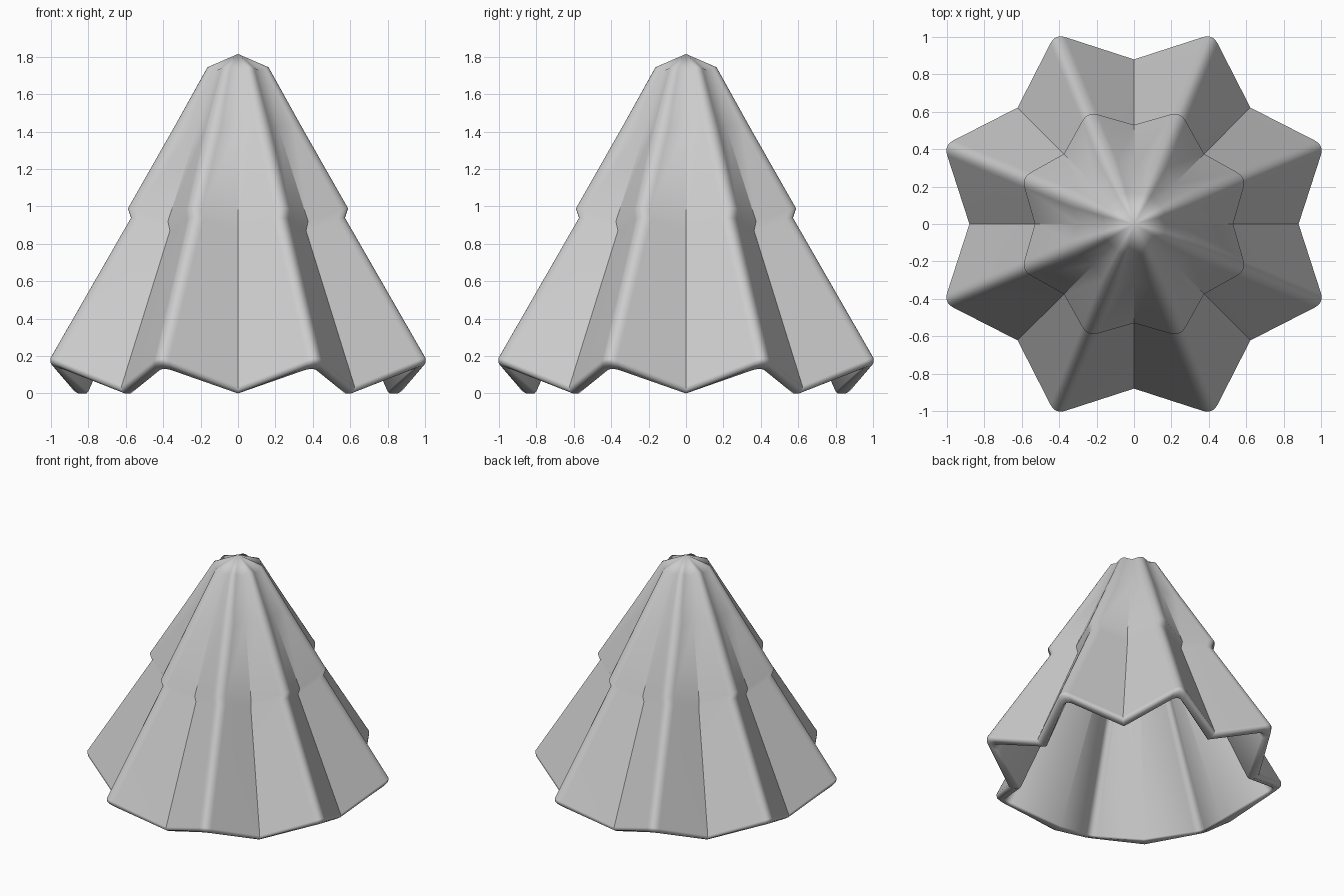
import bpy
import bmesh
from math import cos, sin, pi
from mathutils import Vector

cube = bpy.data.objects.get("Cube")
if cube:
    bpy.data.objects.remove(cube, do_unlink=True)

FOLDS = 8
STEPS = 6          # segments rounding each ridge
ROUND = 0.06       # distance from ridge corner where rounding starts

grey = bpy.data.materials.new("plain grey")
grey.use_nodes = True
grey.diffuse_color = (0.6, 0.6, 0.6, 1)
grey.node_tree.nodes["Principled BSDF"].inputs["Base Color"].default_value = (0.6, 0.6, 0.6, 1)

# Rings from the inside top, round the rim, to the outside top:
# (ridge radius, ridge height, valley radius, valley height)
RINGS = [
    (0.10, 1.67, 0.09, 1.65),
    (1.03, 0.15, 0.80, 0.01),
    (1.045, 0.14, 0.81, 0.0),
    (1.08, 0.155, 0.855, 0.0),
    (1.098, 0.175, 0.878, 0.015),
    (1.10, 0.20, 0.88, 0.04),
    (0.632, 0.95, 0.515, 0.87),
    (0.650, 1.00, 0.53, 0.92),
    (0.382, 1.43, 0.30, 1.43),
    (0.178, 1.75, 0.165, 1.725),
]
SHARP_RINGS = range(3, 8)   # valley creases stay sharp between these rings


def polar(radius, angle, z):
    return Vector((radius * cos(angle), radius * sin(angle), z))


def folded_ring(ridge_r, ridge_z, valley_r, valley_z):
    """Star outline: sharp valleys and rounded ridges."""
    points = []
    turn = 2 * pi / FOLDS
    for i in range(FOLDS):
        v0 = polar(valley_r, i * turn, valley_z)
        v1 = polar(valley_r, (i + 1) * turn, valley_z)
        corner = polar(ridge_r, (i + 0.5) * turn, ridge_z)
        t = min(0.4, ROUND / (v0 - corner).length)
        a, b = corner.lerp(v0, t), corner.lerp(v1, t)
        points.append(v0)
        for s in range(STEPS + 1):
            u = s / STEPS
            points.append(a.lerp(corner, u).lerp(corner.lerp(b, u), u))
    return points


bm = bmesh.new()
rings = [[bm.verts.new(p) for p in folded_ring(*r)] for r in RINGS]
count = len(rings[0])

# Walls and rim
for low, high in zip(rings, rings[1:]):
    for i in range(count):
        j = (i + 1) % count
        bm.faces.new((low[i], low[j], high[j], high[i]))

# Inner and outer tips
for ring, height in ((rings[0], 1.72), (rings[-1], 1.815)):
    tip = bm.verts.new((0, 0, height))
    for i in range(count):
        bm.faces.new((ring[i], ring[(i + 1) % count], tip))

bmesh.ops.recalc_face_normals(bm, faces=bm.faces)
for f in bm.faces:
    f.smooth = True

# Valley creases
for k in [0, *SHARP_RINGS]:
    for i in range(0, count, STEPS + 2):
        edge = bm.edges.get((rings[k][i], rings[k + 1][i]))
        edge.smooth = False

mesh = bpy.data.meshes.new("pleated_cone")
bm.to_mesh(mesh)
bm.free()
mesh.materials.append(grey)
cone = bpy.data.objects.new("pleated_cone", mesh)
bpy.context.collection.objects.link(cone)

# Flat panels with soft ridges
shading = cone.modifiers.new("panel_shading", 'WEIGHTED_NORMAL')
shading.keep_sharp = True
